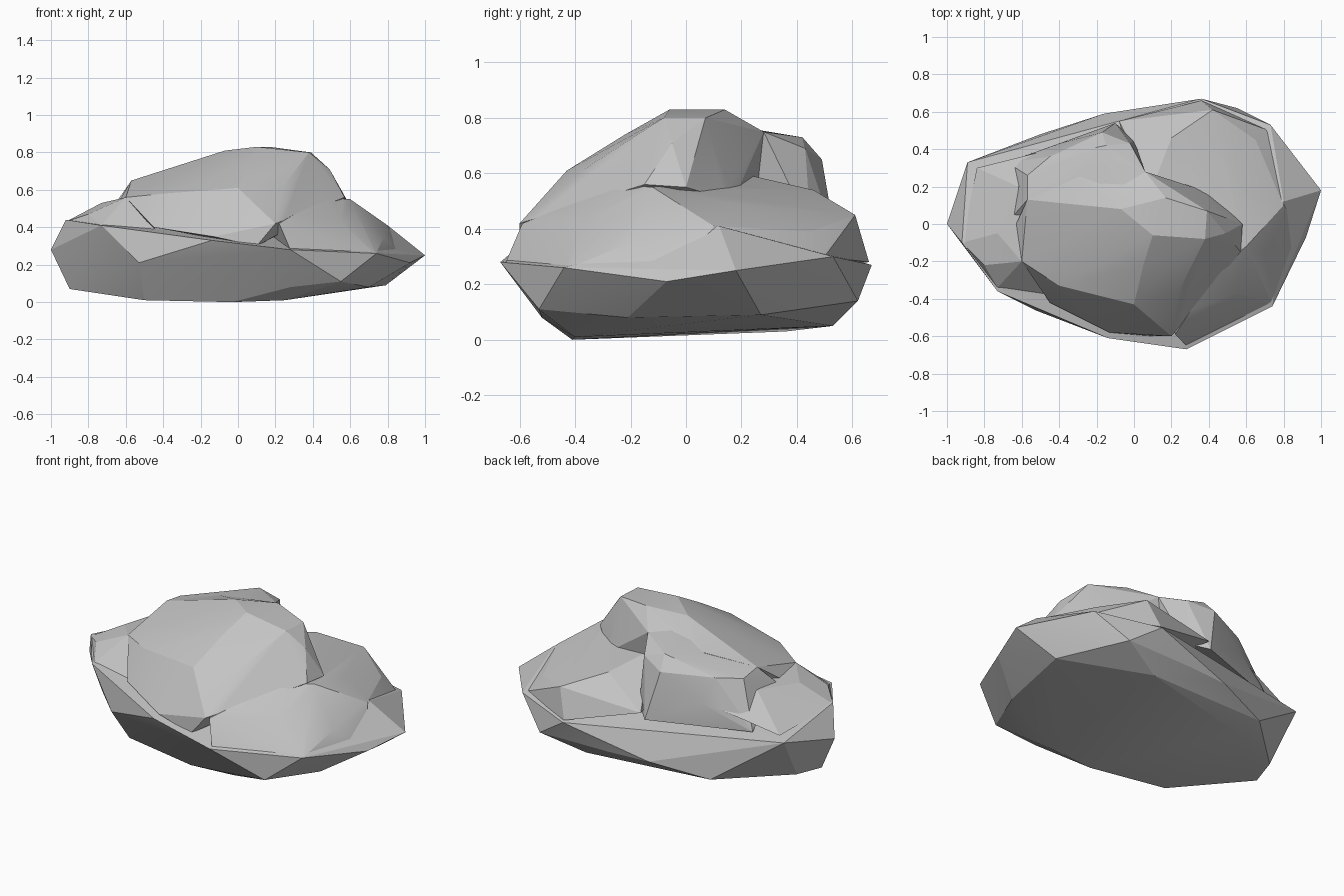
import bpy
import bmesh
import math

default_cube = bpy.data.objects.get("Cube")
if default_cube:
    bpy.data.objects.remove(default_cube, do_unlink=True)

# One stone material
stone = bpy.data.materials.new("grey stone")
stone.use_nodes = True
stone_colour = (.55, .55, .55, 1)
stone.diffuse_color = stone_colour
stone.node_tree.nodes["Principled BSDF"].inputs["Base Color"].default_value = stone_colour


def chiselled_block(name, corners):
    """Make a faceted solid stretched tightly around its corner points."""
    mesh = bpy.data.meshes.new(name)
    block = bmesh.new()
    for corner in corners:
        block.verts.new(corner)
    hull = bmesh.ops.convex_hull(block, input=block.verts)
    leftovers = {item for item in hull["geom_interior"] + hull["geom_unused"]
                 if isinstance(item, bmesh.types.BMVert)}
    bmesh.ops.delete(block, geom=list(leftovers), context="VERTS")
    bmesh.ops.recalc_face_normals(block, faces=block.faces)
    block.to_mesh(mesh)
    block.free()
    mesh.materials.append(stone)
    part = bpy.data.objects.new(name, mesh)
    bpy.context.scene.collection.objects.link(part)
    return part


def fuse(body, part):
    """Weld a part onto the body as one closed surface."""
    weld = body.modifiers.new("weld " + part.name, "BOOLEAN")
    weld.operation = "UNION"
    weld.solver = "EXACT"
    weld.object = part
    bpy.context.view_layer.objects.active = body
    bpy.ops.object.modifier_apply(modifier=weld.name)
    bpy.data.objects.remove(part, do_unlink=True)


# Wide base: underside, lower bevel, then the widest rim
underside = [(-.5, -.33, .01), (-.03, -.41, 0), (.25, -.4, .01),
             (.3, .53, .05), (-.45, .36, .03)]
lower_bevel = [(.28, -.52, .08), (.55, -.53, .11), (.7, -.21, .08),
               (.79, .27, .09), (.55, .62, .14), (.1, .61, .14),
               (-.16, .59, .14), (-.5, .48, .08), (-.85, .15, .08),
               (-.9, -.02, .07)]
rim = [(-1, 0, .28), (-.89, .33, .35),
       (.36, .67, .27), (.73, .53, .3), (1, .18, .25), (.92, -.07, .21),
       (.74, -.44, .26), (.28, -.67, .28), (-.14, -.61, .33),
       (-.53, -.46, .21), (-.73, -.36, .41), (-.92, -.1, .44),
       (.8, .12, .41)]
boulder = chiselled_block("boulder", underside + lower_bevel + rim)

# Rounded main dome, steep on its left and spreading to the right
dome = chiselled_block("main_dome", [
    (.17, .14, .83), (.1, -.06, .83), (.39, .07, .8), (.38, -.08, .8),
    (-.07, .08, .81), (.49, -.05, .71), (.58, 0, .55), (.57, -.15, .56),
    (.45, -.24, .57), (.24, -.36, .62), (0, -.43, .61), (.05, -.22, .74),
    (-.4, -.33, .58), (-.13, -.58, .35), (.2, -.6, .42), (.1, -.6, .3),
    (.4, .17, .5), (.06, .28, .75), (-.3, .25, .71), (-.57, .13, .65),
    (-.63, 0, .55), (-.6, -.2, .56), (-.45, -.42, .4), (-.3, .3, .4)])

# Raised shelf at the back, sloping down to the rim
shelf = chiselled_block("back_shelf", [
    (-.15, .42, .73), (-.17, .49, .65), (-.02, .43, .69), (.06, .28, .75),
    (-.1, .54, .36), (-.45, .36, .64), (-.57, .26, .63), (-.64, .05, .55),
    (-.57, .13, .65), (-.4, .43, .5), (-.68, .33, .36), (0, .45, .4),
    (.05, 0, .8), (-.2, .1, .75)])

# Lower shoulders on either side
left_shoulder = chiselled_block("left_shoulder", [
    (.6, -.12, .55), (.6, .17, .49), (.2, .46, .54), (.42, .61, .45),
    (.65, .45, .39), (.8, .1, .41), (.78, -.2, .35), (.55, -.37, .43),
    (.22, -.59, .42), (.45, -.24, .56), (.1, .2, .6), (-.08, .55, .4),
    (.74, -.42, .26), (.28, -.65, .28), (.36, .66, .28), (.72, .5, .3),
    (.9, -.05, .22)])
right_shoulder = chiselled_block("right_shoulder", [
    (-.92, -.1, .43), (-.8, -.22, .47), (-.73, -.05, .53), (-.6, -.2, .56),
    (-.73, -.34, .41), (-.4, -.43, .34), (-.4, .41, .5), (-.62, .2, .55),
    (-.84, .3, .37), (-.3, 0, .3)])

for lump in (dome, shelf, left_shoulder, right_shoulder):
    fuse(boulder, lump)

# Soft facets with crisp creases
bpy.ops.object.select_all(action="DESELECT")
boulder.select_set(True)
bpy.context.view_layer.objects.active = boulder
bpy.ops.object.shade_smooth_by_angle(angle=math.radians(14))
